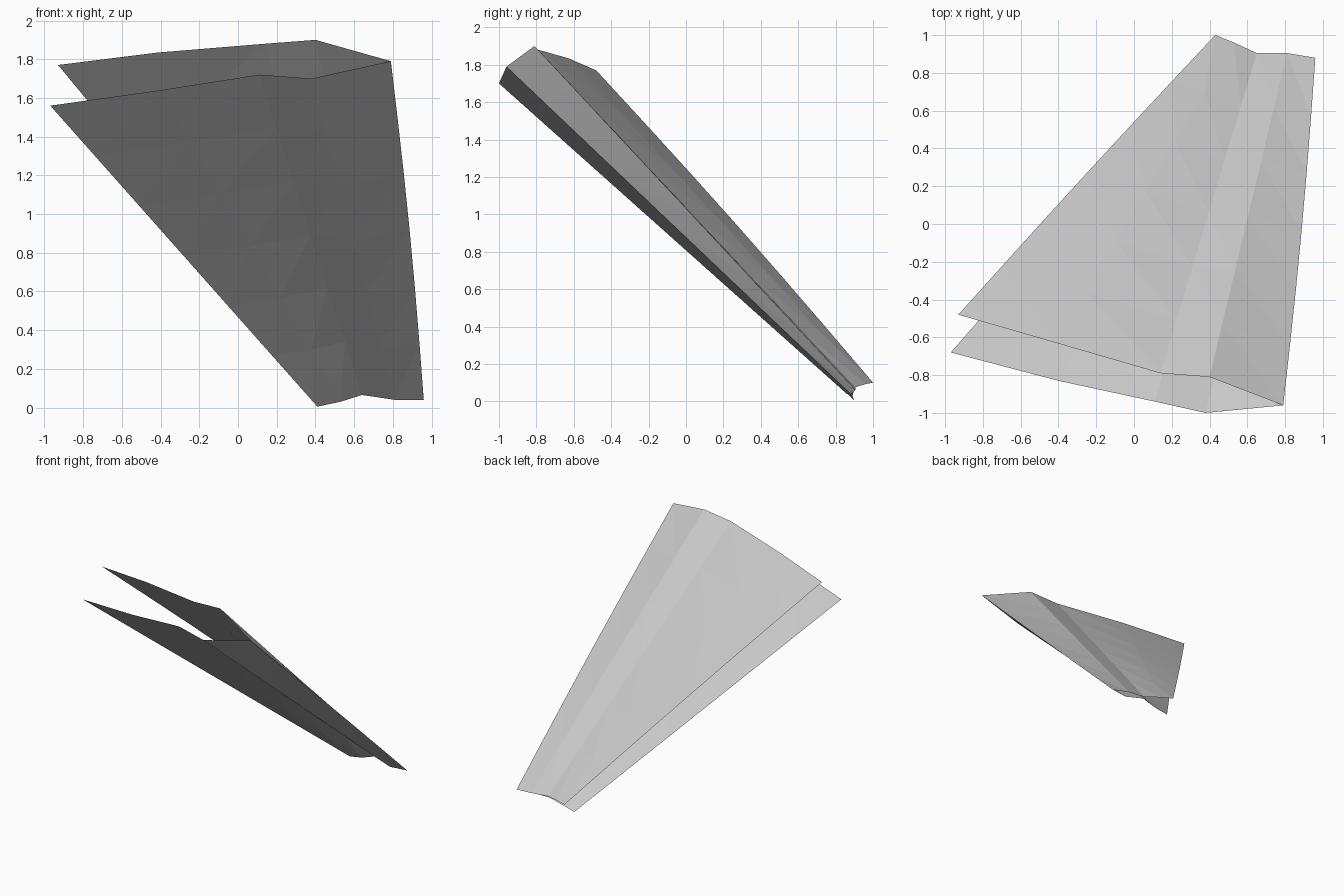
import bpy
import bmesh
import math
from mathutils import Vector

default_cube = bpy.data.objects.get("Cube")
if default_cube:
    bpy.data.objects.remove(default_cube, do_unlink=True)

# Single plain grey
grey = bpy.data.materials.new("plain_grey")
grey.use_nodes = True
colour = (0.6, 0.6, 0.6, 1)
grey.diffuse_color = colour
grey.node_tree.nodes["Principled BSDF"].inputs["Base Color"].default_value = colour

# Cross-section at the wide end: upper lip, round the folded spine, lower lip
wide_end = [(-.93, -.48, 1.77), (-.41, -.63, 1.835), (.14, -.79, 1.88),
            (.40, -.81, 1.90), (.79, -.96, 1.79), (.38, -1.0, 1.70),
            (.11, -.94, 1.72), (-.40, -.83, 1.64), (-.97, -.68, 1.56)]

# Matching cross-section at the narrow end
narrow_end = [(.43, 1.0, .10), (.53, .96, .093), (.65, .905, .075),
              (.81, .905, .06), (.96, .88, .04), (.81, .86, .04),
              (.64, .90, .065), (.53, .89, .03), (.41, .90, .005)]

ROWS = 6
SPINE = 4


def bow(column):
    """Slight bulge of the free upper lip and of the spine."""
    if column == SPINE:
        return Vector((.012, 0, 0))
    if column < 2:
        return Vector((0, .01, .01))
    return Vector((0, 0, 0))


# Folded sheet lofted between both ends, open along the lips
bm = bmesh.new()
grid = []
for row in range(ROWS + 1):
    t = row / ROWS
    bulge = math.sin(math.pi * t)
    grid.append([bm.verts.new(Vector(a).lerp(Vector(b), t) + bow(i) * bulge)
                 for i, (a, b) in enumerate(zip(wide_end, narrow_end))])
for upper, lower in zip(grid, grid[1:]):
    for i in range(len(upper) - 1):
        bm.faces.new((upper[i], lower[i], lower[i + 1], upper[i + 1]))
bmesh.ops.triangulate(bm, faces=bm.faces[:])
bm.normal_update()

# Outer side faces up and back on the upper sheet
probe = next(f for f in bm.faces if grid[0][0] in f.verts)
if probe.normal.z < 0:
    bmesh.ops.reverse_faces(bm, faces=bm.faces[:])

mesh = bpy.data.meshes.new("folded_sheet")
bm.to_mesh(mesh)
bm.free()
mesh.materials.append(grey)
sheet = bpy.data.objects.new("folded_sheet", mesh)
bpy.context.collection.objects.link(sheet)
